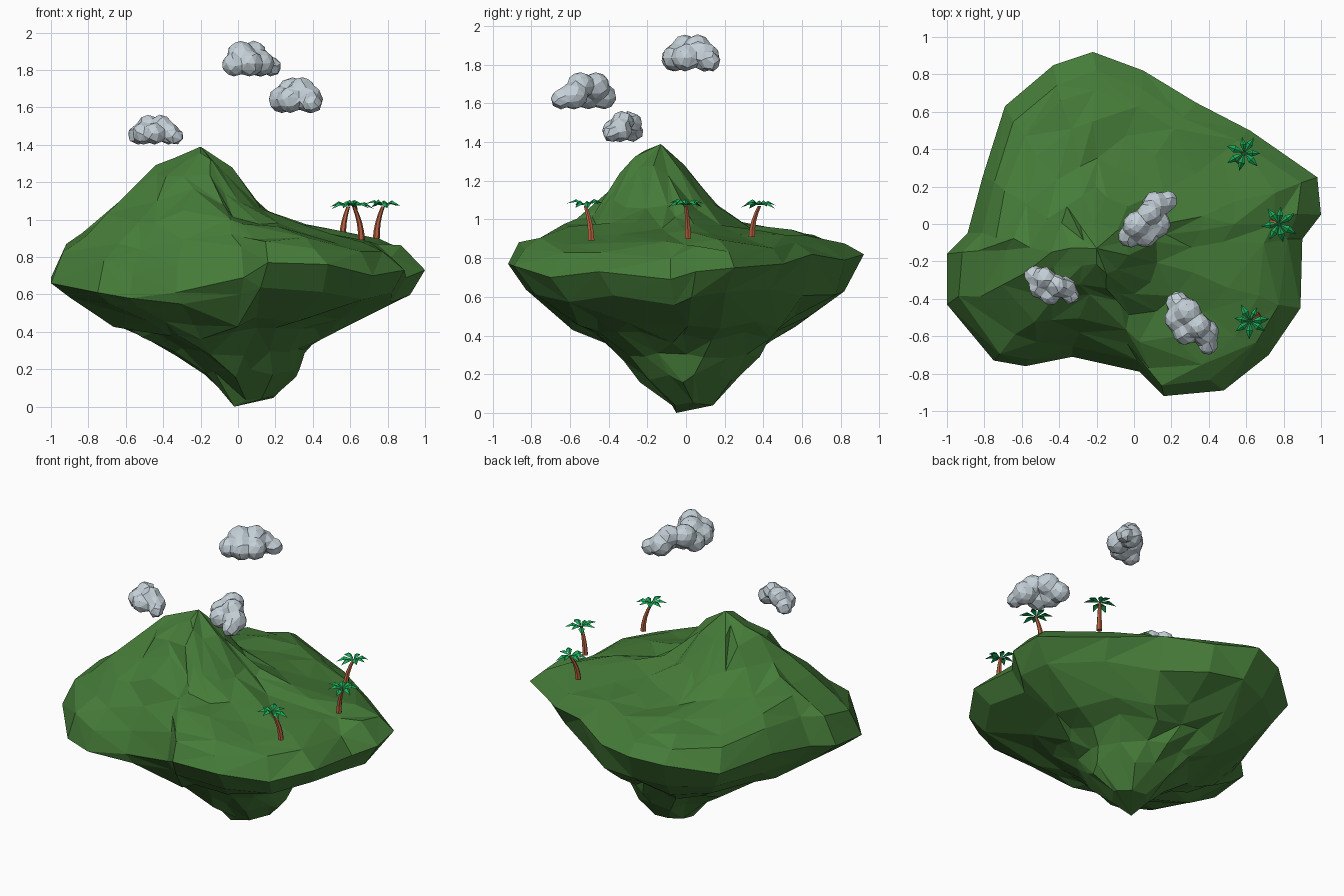
import bpy, bmesh, math, random
from mathutils import Vector, Matrix

if "Cube" in bpy.data.objects:
    bpy.data.objects.remove(bpy.data.objects["Cube"])

random.seed(4)


def material(name, rgb):
    m = bpy.data.materials.new(name)
    m.diffuse_color = (*rgb, 1)
    m.use_nodes = True
    m.node_tree.nodes["Principled BSDF"].inputs["Base Color"].default_value = m.diffuse_color
    return m


GRASS = material("grass", (0.06, 0.20, 0.04))
BARK = material("bark", (0.48, 0.12, 0.05))
LEAF = material("leaf", (0.01, 0.42, 0.10))
MIST = material("mist", (0.55, 0.63, 0.68))


def finish(bm, name, mat):
    bmesh.ops.recalc_face_normals(bm, faces=bm.faces[:])
    me = bpy.data.meshes.new(name)
    bm.to_mesh(me)
    bm.free()
    me.materials.append(mat)
    ob = bpy.data.objects.new(name, me)
    bpy.context.collection.objects.link(ob)
    return ob


def lerp_table(table, x):
    for (a, va), (b, vb) in zip(table, table[1:]):
        if x <= b:
            return va + (vb - va) * max(0, (x - a) / (b - a))
    return table[-1][1]


def jitter(v, s):
    return v + Vector([random.uniform(-s, s) for _ in range(3)])


# Island: widest outline, lofted up to the peak and down to the tip
rim = [Vector(p) for p in (
    (-.22, .92, .82), (.05, .82, .79), (.33, .65, .82), (.62, .50, .77), (.98, .25, .75),
    (1.0, .05, .73), (.90, -.08, .69), (.89, -.45, .73), (.72, -.70, .70), (.48, -.89, .76),
    (.16, -.92, .77), (.03, -.79, .69), (-.33, -.71, .61), (-.58, -.76, .58), (-.75, -.73, .61),
    (-1.0, -.43, .66), (-1.0, -.16, .69), (-.89, -.05, .70), (-.81, .25, .74), (-.69, .63, .72),
    (-.43, .85, .79))]
peak = Vector((-.20, -.13, 1.39))
tip = Vector((-.02, -.05, 0))
EDGE = ((0, 1), (.6, 1), (.8, .8), (.91, .57), (1, 0))
HILL = ((0, .46), (.15, .43), (.4, .34), (.6, .23), (.8, .13), (1.05, .05), (1.6, .02), (2, 0))


def top_point(p, f):
    x, y = peak.xy.lerp(p.xy, f)
    dx, dy = x - peak.x, y - peak.y
    k = 3 if dx < 0 and dy < 0 else 2  # broad shoulder at the front left
    d = (abs(dx / (.62 if dx < 0 else .42)) ** k + abs(dy / (.45 if dy < 0 else .38)) ** k) ** (1 / k)
    soft = 1 + 8 * max(0, .72 - p.z)  # low rims rise more gently
    z = p.z + (.925 - p.z) * lerp_table(EDGE, f) ** soft + lerp_table(HILL, d)
    return jitter(Vector((x, y, z)), .022)


def bottom_point(p, level):
    r, cx, cy, z, follow, rough, rounding = level
    q = (p.xy * (r / .95)).lerp(p.xy.normalized() * r, rounding)
    return jitter(Vector((cx + q.x, cy + q.y, z + (p.z - .72) * follow)), rough)


rings = [[top_point(p, f) for p in rim] for f in (.15, .3, .46, .63, .8, .91)]
rings.append(rim)
# lower rings: radius, centre, height, rim following, roughness, roundness
for level in ((.86, 0, 0, .59, .45, .03, .1), (.63, -.02, 0, .46, .1, .03, .4),
              (.48, -.01, -.01, .39, .05, .03, .9), (.35, .02, .01, .29, 0, .025, 1),
              (.25, .07, .01, .18, 0, .022, 1), (.11, .08, .04, .045, 0, .012, 1)):
    rings.append([bottom_point(p, level) for p in rim])

bm = bmesh.new()
loops = [[bm.verts.new(p) for p in ring] for ring in rings]
n = len(rim)
for a, b in zip(loops, loops[1:]):
    for i in range(n):
        j = (i + 1) % n
        if random.random() < .5:
            tris = ((a[i], b[i], b[j]), (a[i], b[j], a[j]))
        else:
            tris = ((a[i], b[i], a[j]), (a[j], b[i], b[j]))
        for t in tris:
            bm.faces.new(t)
for loop, end in ((loops[0], peak), (loops[-1], tip)):
    v = bm.verts.new(end)
    for i in range(n):
        bm.faces.new((loop[i], loop[(i + 1) % n], v))
# merge crowded points for irregular facets
bmesh.ops.remove_doubles(bm, verts=bm.verts[:], dist=.065)
low = min(bm.verts, key=lambda v: v.co.z)
low.co = tip
finish(bm, "island", GRASS)


# Palms: curved tapering trunk plus a crown of folded leaves
def palm(name, base, crown, turn):
    base, crown = Vector(base), Vector(crown)
    bm = bmesh.new()
    loops = []
    for k in range(5):
        t = k / 4
        c = base.lerp(crown, t)
        c.xy = base.xy.lerp(crown.xy, t * t)
        r = .019 - .009 * t
        loops.append([bm.verts.new(c + Vector((r * math.cos(a), r * math.sin(a), 0)))
                      for a in (math.tau * i / 6 for i in range(6))])
    for a, b in zip(loops, loops[1:]):
        for i in range(6):
            j = (i + 1) % 6
            bm.faces.new((a[i], a[j], b[j], b[i]))
    bm.faces.new(loops[-1])
    bm.faces.new(loops[0][::-1])
    finish(bm, name + "_trunk", BARK)

    bm = bmesh.new()
    for i in range(7):
        size = random.uniform(.85, 1.08)
        rot = Matrix.Rotation(turn + math.tau * i / 7 + random.uniform(-.12, .12), 3, 'Z')
        rot = rot @ Matrix.Rotation(random.uniform(-.25, .1), 3, 'Y')
        pts = ((0, 0, .004), (.055, .019, .010), (.055, 0, .024), (.055, -.019, .010),
               (.100, 0, -.008), (.05, 0, .014))
        root, left, mid, right, end, under = [
            bm.verts.new(crown + rot @ Vector(p) * size) for p in pts]
        for a, b in ((left, mid), (mid, right), (right, under), (under, left)):
            bm.faces.new((root, b, a))
            bm.faces.new((a, b, end))
    finish(bm, name + "_leaves", LEAF)


palm("palm_front", (.66, -.49, .89), (.62, -.52, 1.07), .2)
palm("palm_middle", (.74, .01, .90), (.775, 0, 1.07), .5)
palm("palm_back", (.56, .34, .91), (.59, .38, 1.07), .9)

# Clouds: overlapping blobs fused and reduced to coarse facets
BLOBS = ((-.125, .01, -.03, .064), (-.06, .025, .022, .073), (.035, .02, .028, .068),
         (.02, -.05, -.024, .07), (.085, .03, -.022, .073), (.145, 0, -.042, .053),
         (-.06, -.04, -.022, .072))


def cloud(name, centre, angle, size):
    bm = bmesh.new()
    for x, y, z, r in BLOBS:
        m = Matrix.Translation((x, y, z)) @ Matrix.Rotation(random.uniform(0, 6), 4, 'Z')
        bmesh.ops.create_icosphere(bm, subdivisions=2, radius=r, matrix=m)
    bmesh.ops.transform(bm, verts=bm.verts[:], matrix=Matrix.Translation(centre)
                        @ Matrix.Rotation(math.radians(angle), 4, 'Z') @ Matrix.Scale(size, 4))
    ob = finish(bm, name, MIST)
    fuse = ob.modifiers.new("fuse", 'REMESH')
    fuse.mode = 'VOXEL'
    fuse.voxel_size = .012
    facet = ob.modifiers.new("facet", 'DECIMATE')
    facet.ratio = .055


cloud("cloud_high", (.075, .02, 1.86), 45, 1.02)
cloud("cloud_front", (.305, -.53, 1.665), -52, 1.02)
cloud("cloud_left", (-.445, -.33, 1.48), -27, .85)
